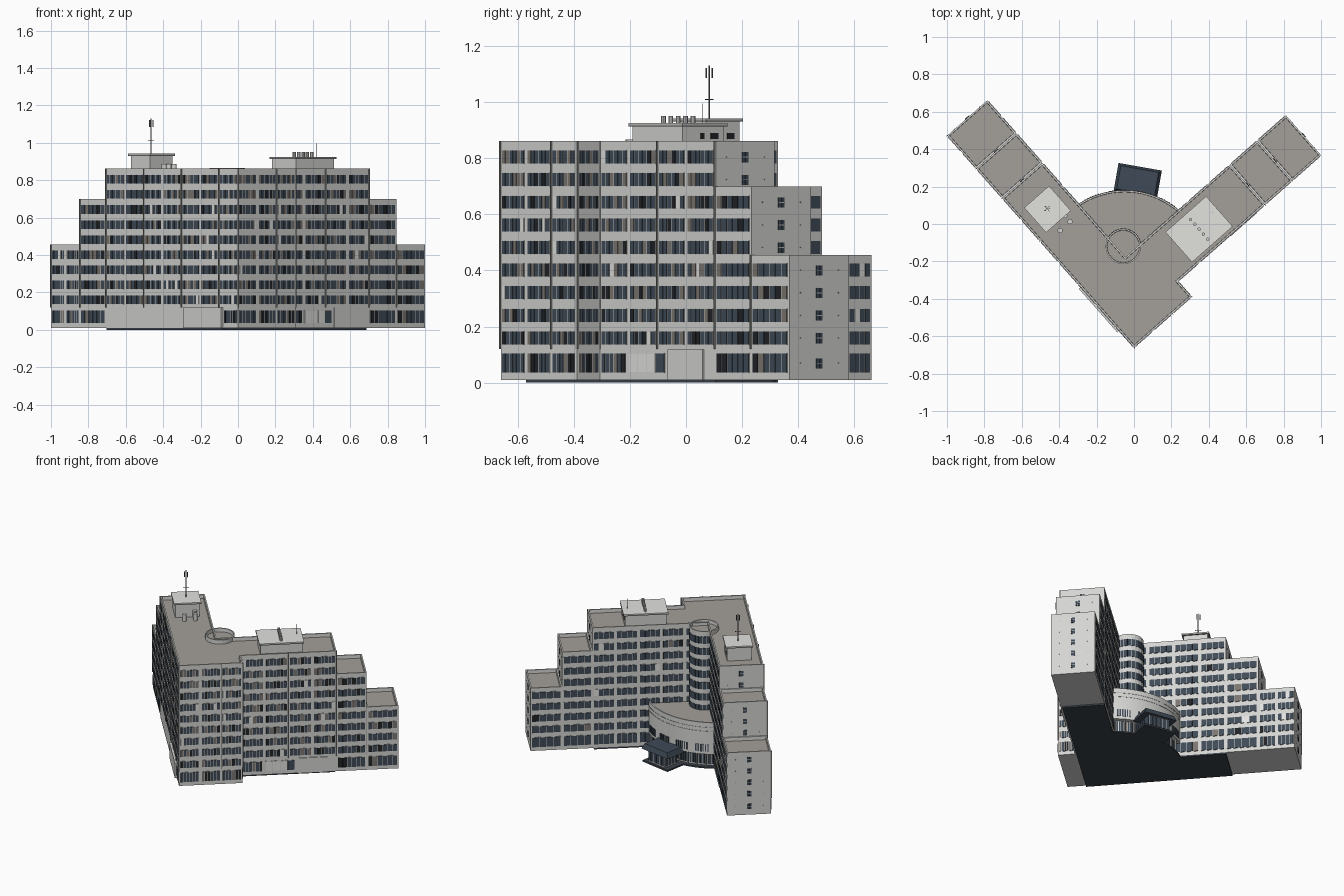
import bpy, bmesh, math, random
from mathutils import Vector

random.seed(4)
cube = bpy.data.objects.get("Cube")
if cube:
    bpy.data.objects.remove(cube)

# Flat colours
COLOURS = [("wall_grey", (.66, .66, .645)), ("roof_grey", (.37, .345, .32)),
           ("slate_glass", (.05, .07, .095)), ("black_glass", (.015, .017, .02)),
           ("curtain_brown", (.20, .18, .165)), ("blind_white", (.76, .76, .74)),
           ("base_dark", (.045, .056, .072)), ("metal_grey", (.16, .16, .16)),
           ("frame_white", (.60, .60, .59)), ("pier_grey", (.30, .30, .295))]
MATS = []
for label, rgb in COLOURS:
    m = bpy.data.materials.new(label)
    m.use_nodes = True
    m.diffuse_color = (*rgb, 1)
    m.node_tree.nodes["Principled BSDF"].inputs["Base Color"].default_value = (*rgb, 1)
    MATS.append(m)
WALL, ROOF, GLASS, BLACK, CURTAIN, BLIND, DARK, METAL, FRAME, PIER = range(len(MATS))

# Building frame: u runs along one wing, v along the other, from the front corner
ANG = math.radians(41.4)
U = Vector((math.cos(ANG), math.sin(ANG), 0))
V = Vector((-U.y, U.x, 0))
CORNER = Vector((0, -.66, 0))


def P(u, v):
    return CORNER + U * u + V * v


def finish(bm, name):
    bmesh.ops.recalc_face_normals(bm, faces=bm.faces)
    me = bpy.data.meshes.new(name)
    bm.to_mesh(me)
    bm.free()
    for m in MATS:
        me.materials.append(m)
    bpy.context.collection.objects.link(bpy.data.objects.new(name, me))


def prism(bm, pts, z0, z1, mat=WALL, top_pts=None):
    lo = [bm.verts.new((p.x, p.y, z0)) for p in pts]
    hi = [bm.verts.new((p.x, p.y, z1)) for p in (top_pts or pts)]
    n = len(pts)
    faces = [bm.faces.new((lo[i], lo[(i + 1) % n], hi[(i + 1) % n], hi[i])) for i in range(n)]
    faces += [bm.faces.new(lo[::-1]), bm.faces.new(hi)]
    for f in faces:
        f.material_index = mat
    return faces[-1]


def rect(c, a, b, w, d):
    return [c - a * w / 2 - b * d / 2, c + a * w / 2 - b * d / 2,
            c + a * w / 2 + b * d / 2, c - a * w / 2 + b * d / 2]


def plate(bm, start, t, n, width, z0, z1, thick, mat):
    # Thin upright plate standing on a wall
    a, b = start - n * .004, start + t * width + n * thick
    prism(bm, [a, a + t * width, b, b - t * width], z0, z1, mat)


def circle(c, r, seg):
    return [c + Vector((math.cos(k * math.tau / seg), math.sin(k * math.tau / seg), 0)) * r
            for k in range(seg)]


def drum(bm, c, r, z0, z1, mat, seg=16):
    prism(bm, circle(c, r, seg), z0, z1, mat)


def sunk_roof(bm, pts, z0, z1, rim=.009, drop=.025):
    # Block with a parapet around a lowered roof
    top = prism(bm, pts, z0, z1)
    bm.normal_update()
    bmesh.ops.inset_region(bm, faces=[top], thickness=rim, use_even_offset=True)
    bmesh.ops.inset_region(bm, faces=[top], thickness=.001, use_even_offset=True)
    for v in top.verts:
        v.co.z -= drop
    top.material_index = ROOF


def floor_z(f):
    return (.035, .105) if f == 0 else (.0544 + .0806 * f, .1034 + .0806 * f)


# Shares of slate, black, curtain and blind panes
STREET, COURT, LOBBY = (76, 11, 11, 2), (95, 2, 2, 1), (12, 4, 8, 76)


def pane_colour(mix):
    return random.choices([GLASS, BLACK, CURTAIN, BLIND], mix)[0]


def facade(bm, p0, p1, floors, top=0, panes=6, mix=STREET):
    # Bands of windows between piers, seen to the right of p0 -> p1
    a, b = P(*p0), P(*p1)
    length = (b - a).length
    t = (b - a) / length
    n = Vector((t.y, -t.x, 0))
    count = max(1, round(length / .15))
    w = length / count
    for f in floors:
        z0, z1 = floor_z(f)
        for k in range(count):
            s = a + t * (k * w + .009)
            width = w - .018
            plate(bm, s, t, n, width, z0, z1, .002, FRAME)
            pw = width / panes
            for i in range(panes):
                plate(bm, s + t * (i * pw + .0016), t, n, pw - .0032,
                      z0 + .0015, z1 - .0015, .0035, pane_colour(mix))
    if top:
        for k in range(0, count + 1, 2):
            plate(bm, a + t * (k * w - .002), t, n, .004, .12, top, .006, PIER)


def stair_wall(bm, p0, p1, floors):
    # Blank end wall with one small window and two vents per floor
    a, b = P(*p0), P(*p1)
    t = (b - a).normalized()
    n = Vector((t.y, -t.x, 0))
    mid = (b - a).length / 2
    for f in floors:
        z = sum(floor_z(f)) / 2
        for off in (-.014, .001):
            plate(bm, a + t * (mid + off), t, n, .013, z - .019, z + .017, .003, GLASS)
        plate(bm, a + t * (mid - .014), t, n, .028, z - .002, z + .001, .005, FRAME)
        for off in (-.09, .09):
            plate(bm, a + t * (mid + off), t, n, .004, z - .002, z + .002, .003, PIER)


# Stepped wings: plan lines
D, Q, N = .285, .11, .393
U1, U2, U3 = 1.03, 1.225, 1.43
V1, V2, V3 = 1.065, 1.275, 1.51
TOP, MID, LOW = .862, .70, .455
main = [(0, 0), (.41, 0), (.41, Q), (U1, Q), (U1, N), (D, N), (D, V1), (0, V1)]
tiers = [("main_block", main, TOP),
         ("left_wing_middle", [(U1, Q), (U2, Q), (U2, N), (U1, N)], MID),
         ("left_wing_low", [(U2, Q), (U3, Q), (U3, N), (U2, N)], LOW),
         ("right_wing_middle", [(0, V1), (D, V1), (D, V2), (0, V2)], MID),
         ("right_wing_low", [(0, V2), (D, V2), (D, V3), (0, V3)], LOW)]
for name, pts, top in tiers:
    bm = bmesh.new()
    sunk_roof(bm, [P(*p) for p in pts], .01, top)
    finish(bm, name)

# Window bands
bm = bmesh.new()
facade(bm, (0, 0), (.41, 0), range(10), TOP)
facade(bm, (.41, 0), (.41, Q), range(10), TOP)
facade(bm, (.41, Q), (U1, Q), range(1, 10), TOP)
facade(bm, (.41, Q), (.56, Q), [0])
facade(bm, (.56, Q), (.77, Q), [0], 0, 4, LOBBY)
facade(bm, (0, V1), (0, 0), range(1, 10), TOP)
facade(bm, (0, .12), (0, 0), [0])
facade(bm, (U1, Q), (U2, Q), range(8), MID)
facade(bm, (U2, Q), (U3, Q), range(5), LOW)
facade(bm, (0, V2), (0, V1), range(8), MID)
facade(bm, (0, V3), (0, V2), range(5), LOW)
finish(bm, "front_windows")
bm = bmesh.new()
for p0, p1, floors in (((U1, N), (D, N), 10), ((U2, N), (U1, N), 8), ((U3, N), (U2, N), 5),
                       ((D, N), (D, V1), 10), ((D, V1), (D, V2), 8), ((D, V2), (D, V3), 5)):
    facade(bm, p0, p1, range(floors), 0, 4, COURT)
finish(bm, "courtyard_windows")
bm = bmesh.new()
for u, v, fl in ((U1, V1, (8, 9)), (U2, V2, (5, 6, 7)), (U3, V3, range(5))):
    stair_wall(bm, (u, Q), (u, N), fl)
    stair_wall(bm, (D, v), (0, v), fl)
finish(bm, "stair_windows")

# Street-level porches
for name, pts in (("side_porch", [(-.014, .12), (.01, .12), (.01, .43), (-.014, .43)]),
                  ("front_porch", [(.78, Q - .006), (.97, Q - .006), (.97, Q + .01), (.78, Q + .01)])):
    bm = bmesh.new()
    prism(bm, [P(*p) for p in pts], .01, .118)
    finish(bm, name)

# Round stair tower in the inner corner
bm = bmesh.new()
ring = circle(P(.314, .443), .095, 24)
sunk_roof(bm, ring, .01, TOP + .004, .008)
for a, b in zip(ring, ring[1:] + ring[:1]):
    t = (b - a).normalized()
    for f in range(3, 10):
        z0, z1 = floor_z(f)
        plate(bm, a + t * .0015, t, Vector((t.y, -t.x, 0)), (b - a).length - .003,
              z0, z1, .002, GLASS)
finish(bm, "stair_tower")

# Curved rear hall: recessed ground floor under a drum wall
hall = Vector((-.05, -.27, 0))


def arc(r, a0=43, a1=133, steps=40):
    return [hall + Vector((math.cos(math.radians(a0 + (a1 - a0) * i / steps)),
                           math.sin(math.radians(a0 + (a1 - a0) * i / steps)), 0)) * r
            for i in range(steps + 1)]


bm = bmesh.new()
sunk_roof(bm, arc(.45) + [hall], .10, .325, .009, .015)
prism(bm, arc(.42) + [hall], .01, .10, WALL)
for i, p in enumerate(arc(.45, 52, 124, 36)):
    n = (p - hall).normalized()
    t = Vector((-n.y, n.x, 0))
    if i % 9 not in (0, 7, 8):
        plate(bm, p - t * .004, t, n, .008, .12, .17, .004, GLASS)
    q = p - n * .03
    plate(bm, q - t * .006, t, n, .011, .02, .095, .004, pane_colour(COURT))
    if i % 4 == 0:
        drum(bm, p - n * .012, .005, .01, .10, WALL, 8)
for z in (.262, .29):
    prism(bm, arc(.4515) + [hall], z, z + .002, PIER)
finish(bm, "rear_hall")

# Rear vestibule with a flared dark canopy
A = Vector((math.cos(math.radians(-10)), math.sin(math.radians(-10)), 0))
B = Vector((-A.y, A.x, 0))
c = Vector((.02, .232, 0))
bm = bmesh.new()
prism(bm, rect(c, A, B, .15, .11), .01, .095, FRAME)
for i in range(6):
    plate(bm, c + B * .055 + A * (.073 - i * .025), -A, B, .021, .02, .09, .003, GLASS)
for s in (-1, 1):
    for i in range(4):
        plate(bm, c + A * s * .075 + B * (-.052 + i * .027), B, A * s, .022, .02, .09, .003, GLASS)
prism(bm, rect(c, A, B, .235, .15), .093, .13, GLASS, rect(c, A, B, .205, .125))
finish(bm, "rear_vestibule")

# Dark ground slab
bm = bmesh.new()
slab = [(0, .12), (U1 - .01, .12), (U1 - .01, N), (D, N), (D, V1), (0, V1)]
prism(bm, [P(*p) for p in slab], 0, .0105, DARK)
prism(bm, arc(.45) + [hall], 0, .0102, DARK)
prism(bm, rect(c, A, B, .225, .14), 0, .011, DARK)
finish(bm, "ground_slab")

# Rooftop plant rooms, each with two small windows in its end
for name, u, v, du, dv, z, gaps in (("left_plant_room", .679, .244, .29, .215, .913, (-.012, .035)),
                                    ("right_plant_room", .142, .86, .177, .177, .93, (-.05, .02))):
    bm = bmesh.new()
    prism(bm, rect(P(u, v), U, V, du - .02, dv - .02), .83, z)
    prism(bm, rect(P(u, v), U, V, du, dv), z, z + .007, PIER)
    prism(bm, rect(P(u, v), U, V, du, dv), z + .007, z + .012, BLIND)
    if name.startswith("left"):
        for k in range(5):
            drum(bm, P(u, v - .07 + k * .035), .009, z, .95, WALL, 10)
    for off, width in zip(gaps, (.016, .034)):
        plate(bm, P(u + du / 2 - .01, v + off), V, U, width, .868, .89, .003, BLACK)
    finish(bm, name)

# Masts and roof drums
bm = bmesh.new()
mast = P(.142, .865)
drum(bm, mast, .0028, .94, 1.13, METAL, 8)
for p in circle(mast, .012, 3):
    drum(bm, p, .003, 1.085, 1.122, METAL, 6)
prism(bm, rect(mast, U, V, .04, .002), 1.008, 1.011, METAL)
prism(bm, rect(mast, U, V, .002, .04), 1.008, 1.011, METAL)
drum(bm, Vector((.42, .06, 0)), .0015, .83, .995, METAL, 6)
finish(bm, "roof_masts")
bm = bmesh.new()
for x, y in ((-.395, -.035), (-.342, .013), (-.37, .045)):
    drum(bm, Vector((x, y, 0)), .014, .83, .885, WALL)
finish(bm, "roof_drums")
